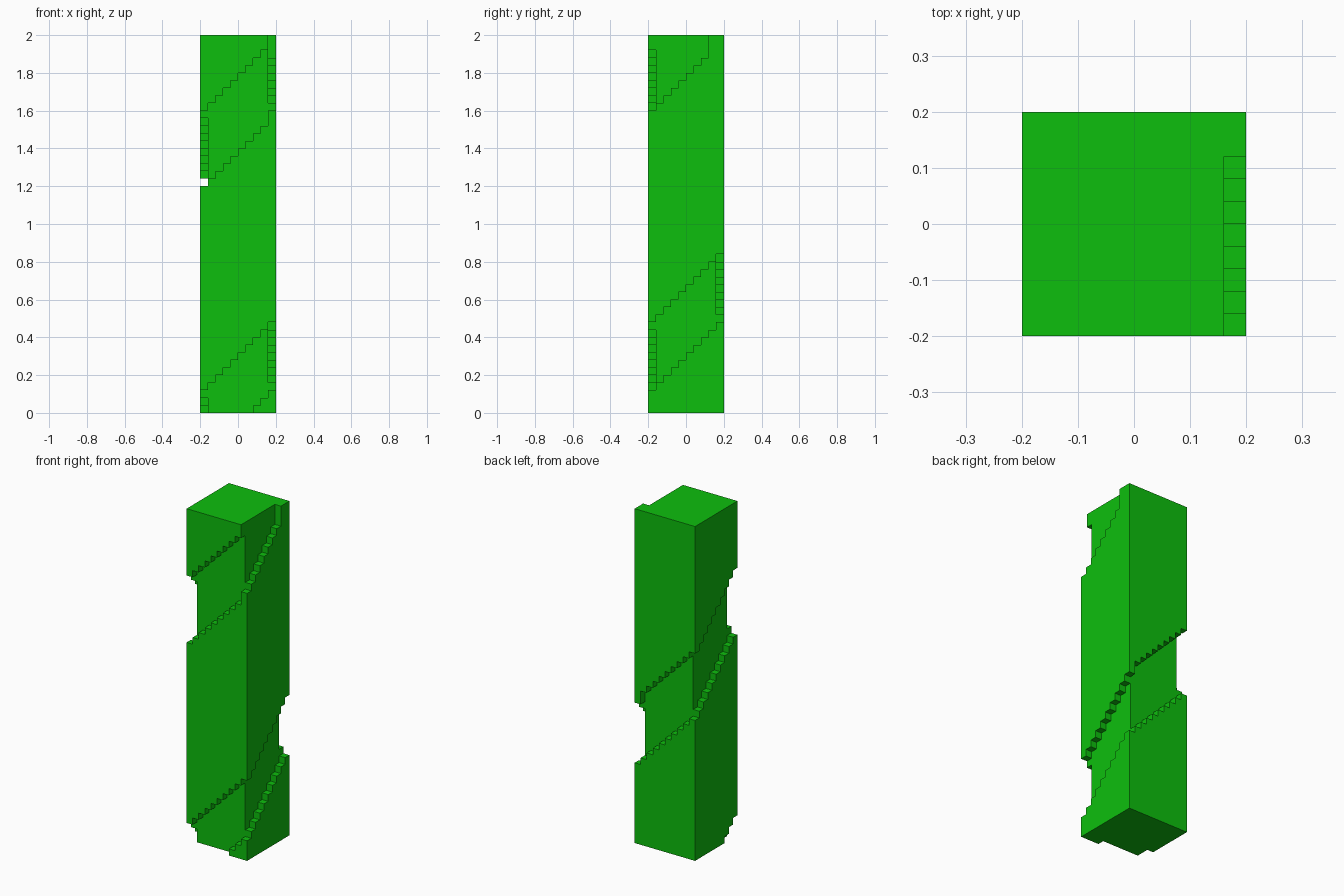
import bpy, bmesh
from mathutils import Vector

cube = bpy.data.objects.get("Cube")
if cube:
    bpy.data.objects.remove(cube, do_unlink=True)

N, H, S = 10, 50, 0.04          # cells across, layers high, cell size

# Green material
green = bpy.data.materials.new("green")
green.use_nodes = True
colour = (0.004, 0.521, 0.004, 1.0)
green.diffuse_color = colour
green.node_tree.nodes["Principled BSDF"].inputs["Base Color"].default_value = colour


def rim_cell(p):
    """Cell on the outer ring, counted from the front left corner towards +x."""
    side, k = divmod(p % 36, 9)
    return [(k, 0), (9, k), (9 - k, 9), (0, 9 - k)][side]


# Solid column of cells
solid = {(x, y, z) for x in range(N) for y in range(N) for z in range(H)}

# Spiral groove, one cell deep, climbing one layer per ring cell
for p in range(-2, 53):
    low = p - 6 if p < 45 else p - 5
    high = p + 3 if p < 19 else p + 4 if p < 45 else H
    for z in range(max(low, 0), min(high, H)):
        solid.discard((*rim_cell(p), z))

# Outer skin of the cells
bm = bmesh.new()
corners = {}


def corner(c):
    c = tuple(c)
    if c not in corners:
        corners[c] = bm.verts.new(((c[0] - N / 2) * S, (c[1] - N / 2) * S, c[2] * S))
    return corners[c]


for cell in sorted(solid):
    for axis in range(3):
        u, v = (axis + 1) % 3, (axis + 2) % 3
        for step in (0, 1):
            beside = list(cell)
            beside[axis] += 2 * step - 1
            if tuple(beside) in solid:
                continue
            quad = []
            for a, b in ((0, 0), (1, 0), (1, 1), (0, 1)):
                c = list(cell)
                c[axis] += step
                c[u] += a
                c[v] += b
                quad.append(corner(c))
            bm.faces.new(quad if step else quad[::-1])

# Merge the flat areas into clean faces
bmesh.ops.dissolve_limit(bm, angle_limit=0.01, verts=bm.verts[:], edges=bm.edges[:])

mesh = bpy.data.meshes.new("spiral_grooved_column")
bm.to_mesh(mesh)
bm.free()
mesh.materials.append(green)
column = bpy.data.objects.new("spiral_grooved_column", mesh)
bpy.context.scene.collection.objects.link(column)
